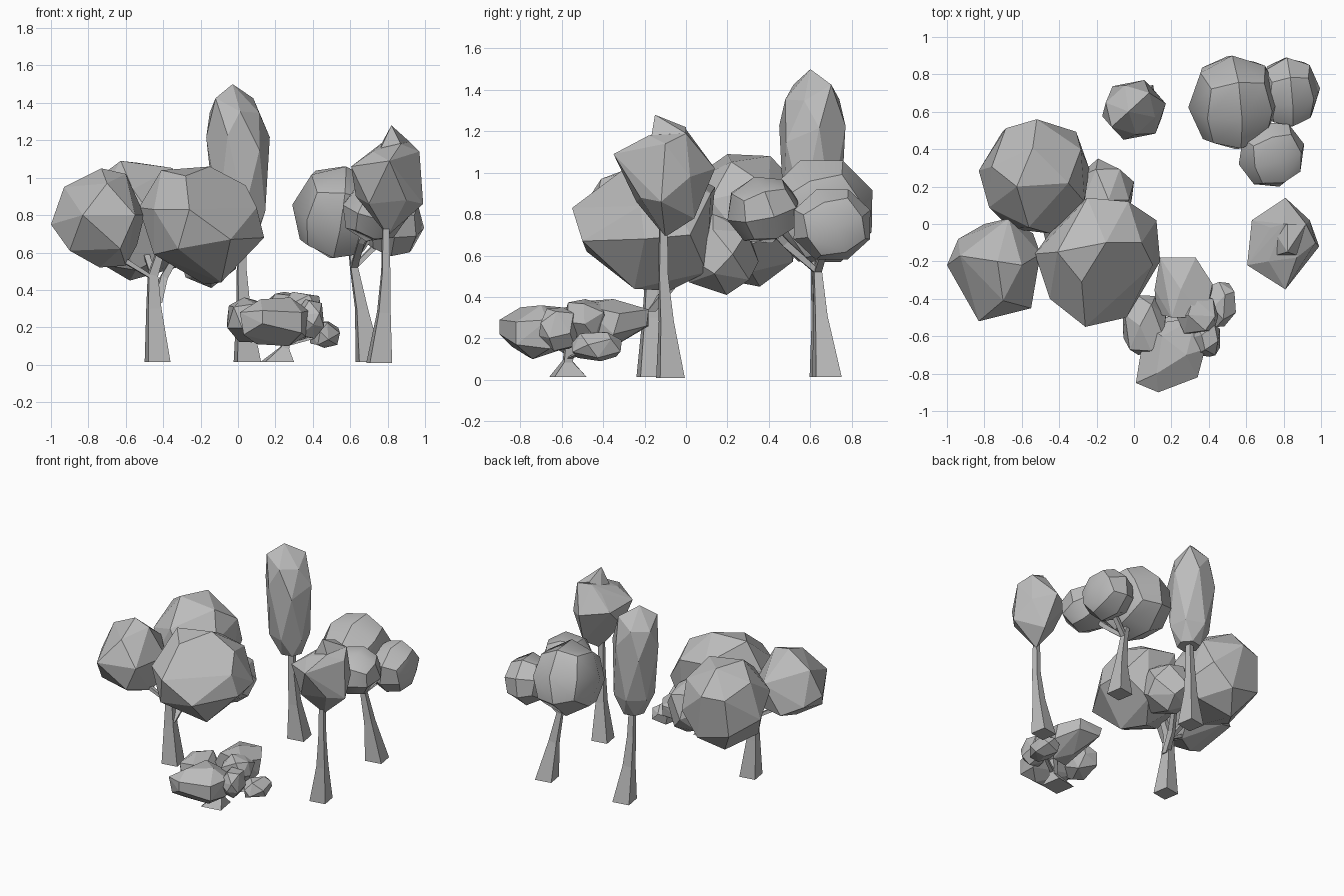
import bpy
import bmesh
import math
import random
from mathutils import Vector, Euler

cube = bpy.data.objects.get("Cube")
if cube:
    bpy.data.objects.remove(cube, do_unlink=True)

GREY = (0.5, 0.5, 0.5, 1.0)
grey = bpy.data.materials.new("plain grey")
grey.use_nodes = True
grey.diffuse_color = GREY
for node in grey.node_tree.nodes:
    if node.type == 'BSDF_PRINCIPLED':
        node.inputs["Base Color"].default_value = GREY
        node.inputs["Roughness"].default_value = 0.8


def finish(name, bm, smooth_angle=None):
    """Turn a bmesh into a linked grey object, flat or smooth by angle."""
    bmesh.ops.recalc_face_normals(bm, faces=bm.faces[:])
    mesh = bpy.data.meshes.new(name)
    bm.to_mesh(mesh)
    bm.free()
    mesh.materials.append(grey)
    if smooth_angle is None:
        mesh.shade_flat()
    else:
        mesh.shade_smooth()
        mesh.set_sharp_from_angle(angle=math.radians(smooth_angle))
    obj = bpy.data.objects.new(name, mesh)
    bpy.context.scene.collection.objects.link(obj)


def fit(bm, low, high):
    """Stretch a bmesh so that it exactly fills a box."""
    for axis in range(3):
        values = [v.co[axis] for v in bm.verts]
        start, span = min(values), max(values) - min(values)
        for v in bm.verts:
            part = (v.co[axis] - start) / span
            v.co[axis] = low[axis] + part * (high[axis] - low[axis])


def hull(points, merge_angle):
    """Wrap points in a faceted skin and join nearly flat neighbours."""
    bm = bmesh.new()
    for p in points:
        bm.verts.new(p)
    bmesh.ops.convex_hull(bm, input=bm.verts[:])
    loose = [v for v in bm.verts if not v.link_faces]
    bmesh.ops.delete(bm, geom=loose, context='VERTS')
    bmesh.ops.dissolve_limit(bm, angle_limit=math.radians(merge_angle),
                             verts=bm.verts[:], edges=bm.edges[:])
    return bm


def faceted_clump(name, low, high, count, seed, power=2.0):
    """Irregular low-poly leaf clump; a higher power makes it boxier."""
    rng = random.Random(seed)
    turn = Euler([rng.uniform(0, math.tau) for _ in range(3)]).to_matrix()
    golden = math.pi * (3 - math.sqrt(5))
    points = []
    for i in range(count):
        z = 1 - (2 * i + 1) / count
        ring = math.sqrt(1 - z * z)
        p = Vector((ring * math.cos(i * golden), ring * math.sin(i * golden), z))
        p += Vector([rng.uniform(-0.12, 0.12) for _ in range(3)])
        p = turn @ p
        points.append(p / sum(abs(c) ** power for c in p) ** (1 / power))
    bm = hull(points, 13)
    fit(bm, low, high)
    finish(name, bm)


def round_clump(name, low, high, turn):
    """Softly shaded clump: a subdivided cube pushed out to a sphere."""
    bm = bmesh.new()
    bmesh.ops.create_cube(bm, size=2)
    bmesh.ops.subdivide_edges(bm, edges=bm.edges[:], cuts=1, use_grid_fill=True)
    spin = Euler(turn).to_matrix()
    for v in bm.verts:
        v.co = spin @ v.co.normalized()
    fit(bm, low, high)
    finish(name, bm, smooth_angle=38)


def limb(name, rings, twist=0.95):
    """Four-sided tapering trunk or branch through (x, y, z, radius) rings."""
    bm = bmesh.new()
    centres = [Vector(r[:3]) for r in rings]
    loops = []
    for i, (centre, ring) in enumerate(zip(centres, rings)):
        ahead = centres[min(i + 1, len(rings) - 1)]
        behind = centres[max(i - 1, 0)]
        way = (ahead - behind).normalized() if i else Vector((0, 0, 1))
        side = Vector((0, 1, 0)).cross(way).normalized()
        front = way.cross(side)
        loop = []
        for k in range(4):
            a = twist + k * math.pi / 2
            offset = side * math.cos(a) + front * math.sin(a)
            loop.append(bm.verts.new(centre + offset * ring[3]))
        loops.append(loop)
    for lower, upper in zip(loops, loops[1:]):
        for k in range(4):
            n = (k + 1) % 4
            bm.faces.new((lower[k], lower[n], upper[n], upper[k]))
    bm.faces.new(loops[0][::-1])
    bm.faces.new(loops[-1])
    finish(name, bm)


# Broad tree: trunk, branches and four large clumps
limb("broad_tree_trunk", [(-0.43, -0.17, 0.015, 0.085), (-0.45, -0.17, 0.3, 0.05),
                          (-0.455, -0.17, 0.48, 0.035), (-0.4, -0.18, 0.65, 0.025)])
limb("broad_tree_back_branch", [(-0.43, -0.17, 0.33, 0.03), (-0.4, -0.07, 0.46, 0.027),
                                (-0.32, 0.06, 0.6, 0.02)])
limb("broad_tree_right_branch", [(-0.45, -0.17, 0.46, 0.025), (-0.66, -0.22, 0.59, 0.02)])
limb("broad_tree_rear_branch", [(-0.44, -0.15, 0.44, 0.025), (-0.5, 0.1, 0.62, 0.02)])
finish("broad_tree_front_clump", hull([
    (-0.41, -0.15, 1.04), (-0.15, -0.1, 1.06), (-0.25, 0.14, 0.93), (-0.03, 0.12, 0.9),
    (0.04, -0.1, 0.96), (0.1, -0.22, 0.84), (0.14, -0.2, 0.68), (0.12, 0.02, 0.7),
    (-0.04, -0.5, 0.67), (-0.26, -0.55, 0.83), (-0.45, -0.4, 0.83), (-0.53, -0.16, 0.84),
    (-0.09, -0.25, 0.44), (-0.32, -0.48, 0.62), (-0.45, -0.28, 0.59), (-0.18, -0.08, 0.43),
    (-0.38, 0.05, 0.6), (-0.05, 0.1, 0.52), (-0.28, -0.31, 1.01)], 6))
faceted_clump("broad_tree_rear_clump", (-0.83, -0.05, 0.45), (-0.24, 0.56, 1.09), 22, 7)
finish("broad_tree_right_clump", hull([
    (-0.73, -0.2, 1.05), (-0.6, -0.22, 1.02), (-0.93, -0.17, 0.95), (-0.67, 0.03, 0.85),
    (-0.5, -0.16, 0.8), (-0.55, -0.45, 0.8), (-0.83, -0.52, 0.8), (-1.0, -0.22, 0.75),
    (-0.94, -0.08, 0.7), (-0.74, -0.28, 0.52), (-0.6, -0.2, 0.53), (-0.9, -0.36, 0.61),
    (-0.63, -0.45, 0.62), (-0.8, 0.0, 0.63), (-0.7, -0.41, 0.97), (-0.54, -0.05, 0.64)], 6))
faceted_clump("broad_tree_small_clump", (-0.32, -0.03, 0.41), (0.0, 0.35, 0.8), 18, 3)

# Tall tree: slim crown from staggered rings
limb("tall_tree_trunk", [(0.05, 0.67, 0.015, 0.09), (0.03, 0.645, 0.28, 0.048),
                         (0.02, 0.63, 0.5, 0.033), (0.02, 0.62, 0.72, 0.025)])
crown = [Vector((-0.03, 0.6, 1.505))]
for z, radius, shift, phase in ((0.68, 0.085, 0.02, 0.2), (0.82, 0.15, 0.01, 0.7),
                                (1.2, 0.18, 0.0, 0.2), (1.38, 0.143, -0.02, 0.75)):
    for k in range(6):
        a = phase + k * math.tau / 6
        crown.append(Vector((shift + radius * math.cos(a), 0.61 + radius * math.sin(a),
                             z + 0.05 * math.sin(2 * a) * (z > 1))))
bm = hull(crown, 8)
fit(bm, (-0.17, 0.45, 0.68), (0.17, 0.77, 1.5))
finish("tall_tree_crown", bm)

# Round tree: bent trunk, branches and three smooth clumps
limb("round_tree_trunk", [(0.7, 0.68, 0.015, 0.088), (0.66, 0.65, 0.3, 0.042),
                          (0.62, 0.635, 0.52, 0.027), (0.6, 0.66, 0.7, 0.02)])
limb("round_tree_front_branch", [(0.62, 0.635, 0.52, 0.026), (0.66, 0.48, 0.66, 0.024),
                                 (0.71, 0.4, 0.75, 0.02)])
limb("round_tree_left_branch", [(0.62, 0.635, 0.52, 0.025), (0.8, 0.69, 0.7, 0.02)])
round_clump("round_tree_big_clump", (0.29, 0.4, 0.57), (0.78, 0.9, 1.06), (0.39, 0.15, 0.1))
round_clump("round_tree_left_clump", (0.66, 0.52, 0.58), (0.995, 0.89, 0.92), (0.39, 0.1, 0.1))
round_clump("round_tree_front_clump", (0.56, 0.2, 0.66), (0.91, 0.545, 0.98), (0.3, 0.2, 0.3))

# Pointed tree: turnip-shaped crown with a raised tip
limb("pointed_tree_trunk", [(0.755, -0.075, 0.01, 0.085), (0.78, -0.095, 0.28, 0.045),
                            (0.79, -0.11, 0.5, 0.03), (0.79, -0.11, 0.78, 0.024)])
finish("pointed_tree_crown", hull([
    (0.8, 0.0, 1.21), (0.92, 0.0, 1.19), (0.73, -0.02, 1.15), (0.72, -0.2, 1.14),
    (0.87, -0.18, 1.18), (0.81, 0.14, 1.02), (0.97, -0.1, 1.14), (0.81, -0.35, 1.09),
    (0.605, -0.22, 1.06), (0.63, 0.02, 1.04), (0.63, -0.12, 0.9), (0.99, -0.12, 0.86),
    (0.84, 0.04, 0.78), (0.9, -0.22, 0.88), (0.7, -0.24, 0.86), (0.94, 0.02, 0.98),
    (0.8, -0.1, 0.69)], 3))
finish("pointed_tree_tip", hull([
    (0.82, -0.15, 1.28), (0.92, 0.0, 1.19), (0.75, -0.04, 1.15), (0.82, 0.0, 1.22),
    (0.75, -0.17, 1.13), (0.88, -0.17, 1.16)], 3))

# Bush: short foot, stems and overlapping boxy clumps
limb("bush_foot", [(0.21, -0.57, 0.015, 0.11), (0.25, -0.57, 0.09, 0.03),
                   (0.26, -0.56, 0.2, 0.03)])
limb("bush_left_stem", [(0.25, -0.57, 0.1, 0.02), (0.44, -0.46, 0.16, 0.015)])
finish("bush_front_clump", hull([
    (0.01, -0.85, 0.28), (0.03, -0.84, 0.16), (0.13, -0.9, 0.29), (0.13, -0.9, 0.22),
    (0.34, -0.82, 0.28), (0.34, -0.82, 0.17), (0.38, -0.67, 0.29), (0.36, -0.66, 0.15),
    (0.33, -0.5, 0.25), (0.06, -0.54, 0.28), (0.06, -0.56, 0.16), (0.12, -0.8, 0.35),
    (0.28, -0.7, 0.36), (0.15, -0.6, 0.35), (0.1, -0.76, 0.11), (0.27, -0.74, 0.1)], 6))
finish("bush_rear_clump", hull([
    (0.14, -0.18, 0.33), (0.16, -0.18, 0.26), (0.33, -0.18, 0.34), (0.33, -0.19, 0.26),
    (0.42, -0.32, 0.32), (0.42, -0.35, 0.22), (0.11, -0.35, 0.28), (0.12, -0.48, 0.25),
    (0.25, -0.35, 0.39), (0.2, -0.5, 0.38), (0.38, -0.5, 0.36), (0.25, -0.35, 0.16),
    (0.35, -0.45, 0.13), (0.2, -0.5, 0.15)], 6))
bush = [("right", (-0.06, -0.7, 0.12), (0.17, -0.38, 0.36), 18),
        ("left", (0.38, -0.55, 0.09), (0.545, -0.31, 0.23), 16),
        ("corner", (0.31, -0.71, 0.14), (0.46, -0.52, 0.35), 16),
        ("top", (0.23, -0.59, 0.2), (0.45, -0.38, 0.39), 16)]
for seed, (place, low, high, count) in enumerate(bush):
    faceted_clump("bush_" + place + "_clump", low, high, count, seed + 22, 3.0)
